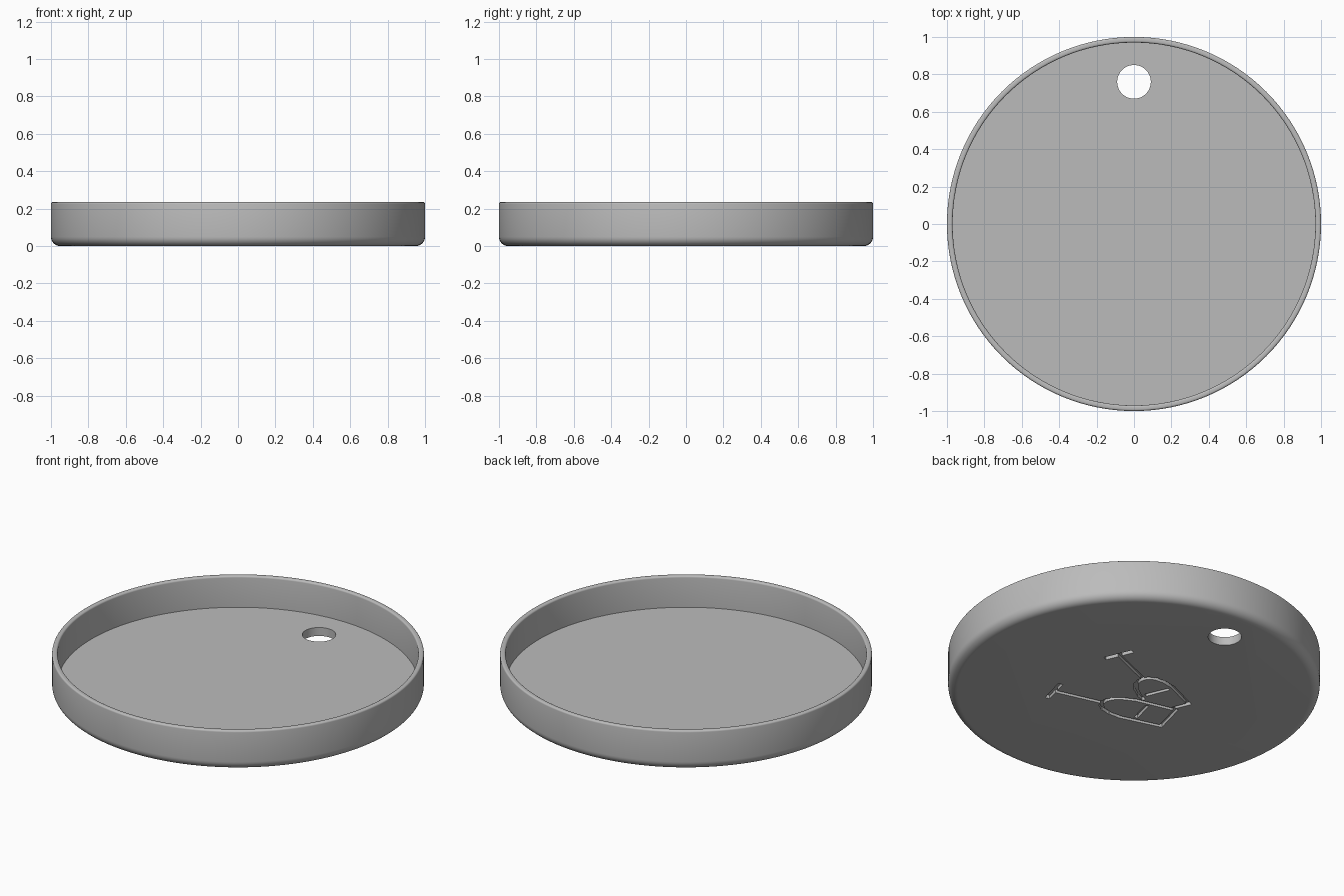
import bpy, bmesh, math
from mathutils import Vector

if "Cube" in bpy.data.objects:
    bpy.data.objects.remove(bpy.data.objects["Cube"])

SEGS = 128
H, FLOOR, FILLET, RIM = 0.235, 0.05, 0.05, 0.01

grey = bpy.data.materials.new("light_grey")
grey.diffuse_color = (0.5, 0.5, 0.5, 1)
grey.use_nodes = True
grey.node_tree.nodes["Principled BSDF"].inputs["Base Color"].default_value = grey.diffuse_color


def new_object(name, bm):
    bmesh.ops.recalc_face_normals(bm, faces=bm.faces)
    mesh = bpy.data.meshes.new(name)
    bm.to_mesh(mesh)
    bm.free()
    mesh.materials.append(grey)
    obj = bpy.data.objects.new(name, mesh)
    bpy.context.collection.objects.link(obj)
    return obj


def arc(cx, cz, r, start, end, n):
    return [(cx + r * math.cos(a), cz + r * math.sin(a))
            for a in (math.radians(start + (end - start) * i / n) for i in range(n + 1))]


# Round tray: turned profile with rounded base and softened rim
profile = (arc(1 - FILLET, FILLET, FILLET, -90, 0, 8)
           + arc(1 - RIM, H - RIM, RIM, 0, 90, 4)
           + arc(0.97 + RIM, H - RIM, RIM, 90, 180, 4)
           + [(0.97, FLOOR)])
bm = bmesh.new()
rings = [[bm.verts.new((r * math.cos(2 * math.pi * i / SEGS),
                        r * math.sin(2 * math.pi * i / SEGS), z)) for i in range(SEGS)]
         for r, z in profile]
for low, high in zip(rings, rings[1:]):
    for i in range(SEGS):
        j = (i + 1) % SEGS
        bm.faces.new((low[i], low[j], high[j], high[i]))
bm.faces.new(rings[0])
bm.faces.new(rings[-1])
bmesh.ops.remove_doubles(bm, verts=bm.verts, dist=1e-5)
tray = new_object("round_tray", bm)


# Hole cutter
bm = bmesh.new()
bmesh.ops.create_cone(bm, cap_ends=True, segments=48, radius1=0.09, radius2=0.09, depth=0.3)
bmesh.ops.translate(bm, verts=bm.verts, vec=(0, 0.76, 0))
hole_cutter = new_object("hole_cutter", bm)


# Engraved crossed spades: each stroke is a bar sunk into the underside
def stroke(bm, a, b, width=0.022, depth=0.02):
    d = (b - a).normalized() * width / 2
    n = Vector((-d.y, d.x))
    ends = (a - d - n, b + d - n, b + d + n, a - d + n)
    low = [bm.verts.new((p.x, p.y, -0.05)) for p in ends]
    top = [bm.verts.new((p.x, p.y, depth)) for p in ends]
    bm.faces.new(low[::-1])
    bm.faces.new(top)
    for i in range(4):
        j = (i + 1) % 4
        bm.faces.new((low[i], low[j], top[j], top[i]))


def spade(bm, grip, tip, left, right, bar):
    """Sides and bar are (distance along handle, distance to the left) points."""
    grip = Vector(grip)
    axis = (Vector(tip) - grip).normalized()
    side = Vector((-axis.y, axis.x))

    def at(p):
        return grip + axis * p[0] + side * p[1]

    stroke(bm, at((0, -0.07)), at((0, 0.07)), 0.028)
    stroke(bm, at((0, 0)), at((0.29, 0)))
    for line in (left, right, bar):
        for a, b in zip(line, line[1:]):
            stroke(bm, at(a), at(b))


shoulder = [(0.29, 0), (0.295, 0.03), (0.32, 0.06), (0.37, 0.085), (0.44, 0.1)]


def mirror(points):
    return [(t, -s) for t, s in points]


bm = bmesh.new()
# Front spade is complete
spade(bm, (0.329, -0.277), (-0.327, -0.105),
      shoulder + [(0.68, 0.095), (0.68, 0)],
      mirror(shoulder) + [(0.68, -0.095), (0.68, 0)],
      [(0.52, -0.06), (0.52, 0.06)])
# Rear spade stops where the front one covers it
spade(bm, (0.311, 0.244), (-0.28, -0.005),
      shoulder + [(0.48, 0.1)],
      mirror(shoulder) + [(0.64, -0.095), (0.64, -0.01)],
      [(0.45, -0.06), (0.45, 0.06)])
spade_cutter = new_object("spade_cutter", bm)

for cutter in (hole_cutter, spade_cutter):
    cutter.hide_render = True
    cutter.hide_viewport = True
    mod = tray.modifiers.new(cutter.name, 'BOOLEAN')
    mod.operation = 'DIFFERENCE'
    mod.object = cutter
    mod.solver = 'EXACT'
    mod.use_self = cutter is spade_cutter

# Bake the cuts, then smooth the curved walls
bpy.context.view_layer.objects.active = tray
tray.select_set(True)
for mod in list(tray.modifiers):
    bpy.ops.object.modifier_apply(modifier=mod.name)
for cutter in (hole_cutter, spade_cutter):
    bpy.data.objects.remove(cutter)
bpy.ops.object.shade_smooth_by_angle(angle=math.radians(30))
